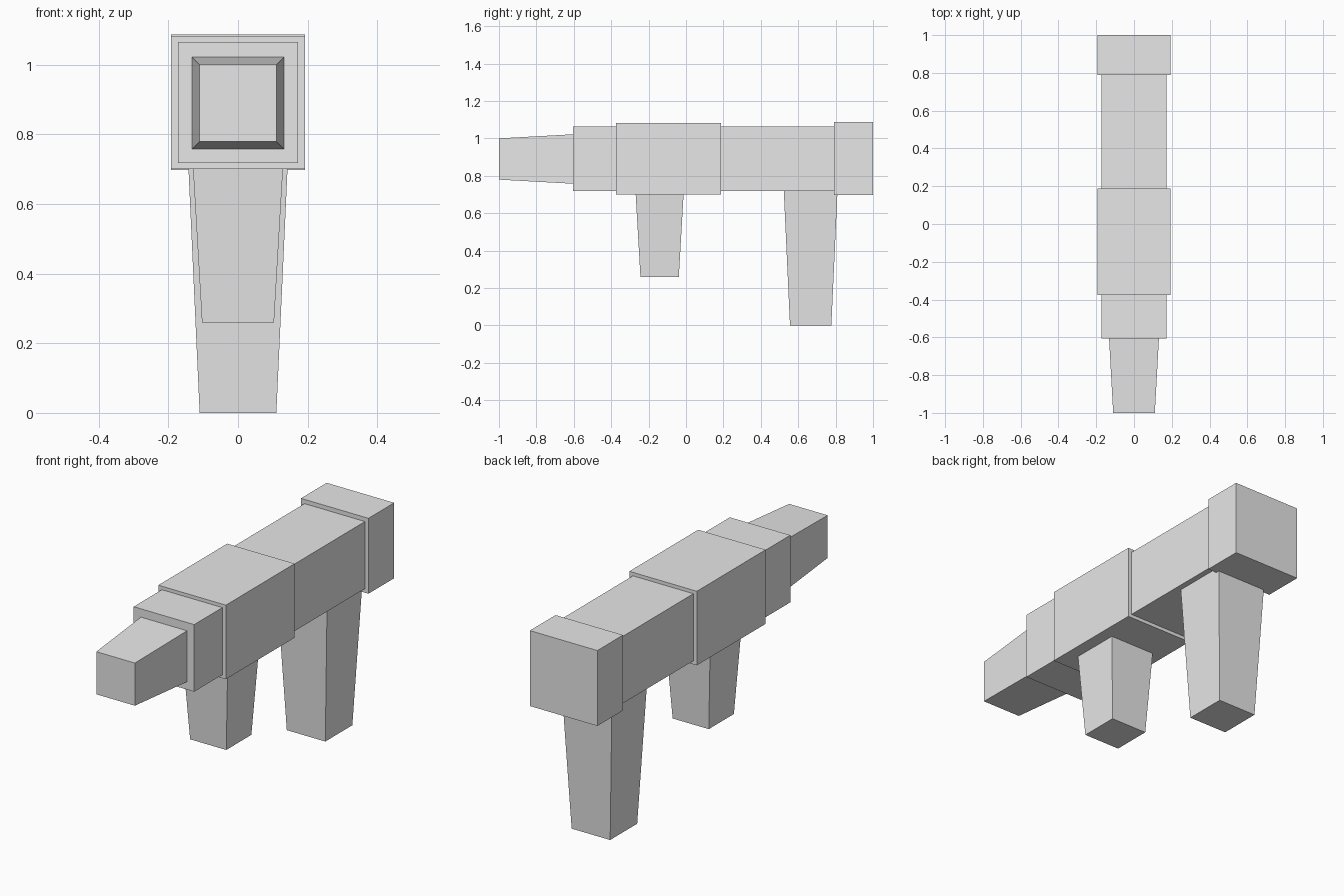
import bpy
import bmesh
from mathutils import Vector

old = bpy.data.objects.get("Cube")
if old:
    bpy.data.objects.remove(old, do_unlink=True)

# Single plain grey
grey = bpy.data.materials.new("light_grey")
grey.use_nodes = True
grey.diffuse_color = (0.8, 0.8, 0.8, 1)
grey.node_tree.nodes["Principled BSDF"].inputs["Base Color"].default_value = (0.8, 0.8, 0.8, 1)


def block(name, low, high, axis=2, low_scale=1.0):
    """Box from low to high; its low end along axis is scaled to taper."""
    low, high = Vector(low), Vector(high)
    centre, size = (low + high) / 2, high - low
    bm = bmesh.new()
    bmesh.ops.create_cube(bm, size=1)
    for v in bm.verts:
        scale = low_scale if v.co[axis] < 0 else 1.0
        for i in range(3):
            v.co[i] *= size[i] * (1.0 if i == axis else scale)
    mesh = bpy.data.meshes.new(name)
    bm.to_mesh(mesh)
    bm.free()
    mesh.materials.append(grey)
    obj = bpy.data.objects.new(name, mesh)
    obj.location = centre
    bpy.context.collection.objects.link(obj)
    return obj


# Square body sections, front to back
for name, half, y0, y1, z0, z1 in (
    ("front_collar", 0.173, -0.605, -0.375, 0.718, 1.065),
    ("middle_housing", 0.193, -0.375, 0.187, 0.70, 1.083),
    ("rear_body", 0.173, 0.187, 0.79, 0.718, 1.065),
    ("end_cap", 0.193, 0.79, 1.0, 0.697, 1.087),
):
    block(name, (-half, y0, z0), (half, y1, z1))

# Tapered nose, narrowing to the front
block("nose", (-0.132, -1.0, 0.758), (0.132, -0.605, 1.022), 1, 0.835)

# Tapered supports, narrowing downwards
block("front_leg", (-0.13, -0.27, 0.26), (0.13, -0.012, 0.718), 2, 0.795)
block("rear_leg", (-0.143, 0.523, 0.0), (0.143, 0.81, 0.718), 2, 0.77)
